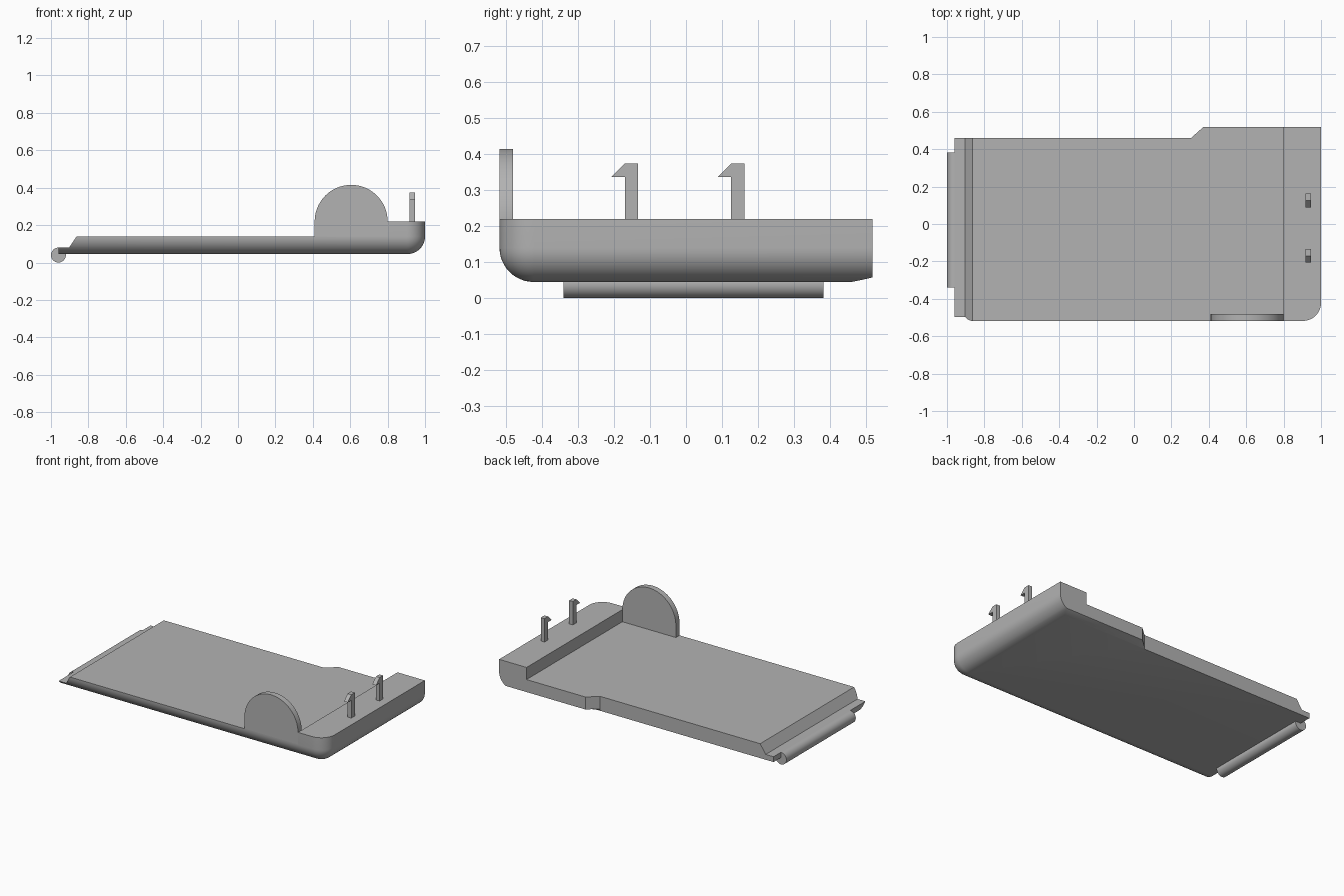
import bpy, bmesh, math

cube = bpy.data.objects.get("Cube")
if cube:
    bpy.data.objects.remove(cube, do_unlink=True)

grey = bpy.data.materials.new("plain grey")
grey.use_nodes = True
COLOUR = (0.45, 0.45, 0.45, 1)
grey.diffuse_color = COLOUR
grey.node_tree.nodes["Principled BSDF"].inputs["Base Color"].default_value = COLOUR

FRONT, BACK, WIDE_BACK = -0.518, 0.46, 0.518
FLOOR, DECK, RIM, LEDGE = 0.045, 0.14, 0.22, 0.08
RADIUS = 0.095


def loft(name, rings):
    """Skin a stack of equal-length closed rings and cap both ends."""
    bm = bmesh.new()
    layers = [[bm.verts.new(p) for p in ring] for ring in rings]
    n = len(layers[0])
    for low, high in zip(layers, layers[1:]):
        for i in range(n):
            j = (i + 1) % n
            bm.faces.new((low[i], low[j], high[j], high[i]))
    bm.faces.new(layers[0][::-1])
    bm.faces.new(layers[-1])
    bmesh.ops.recalc_face_normals(bm, faces=bm.faces)
    mesh = bpy.data.meshes.new(name)
    bm.to_mesh(mesh)
    bm.free()
    obj = bpy.data.objects.new(name, mesh)
    bpy.context.collection.objects.link(obj)
    mesh.materials.append(grey)
    return obj


def prism_y(name, profile, y0, y1):
    return loft(name, [[(x, y, z) for x, z in profile] for y in (y0, y1)])


def smooth(obj):
    bpy.ops.object.select_all(action="DESELECT")
    obj.select_set(True)
    bpy.context.view_layer.objects.active = obj
    bpy.ops.object.shade_smooth_by_angle(angle=math.radians(30))


def tray_ring(z, inset):
    """Plan outline, inset on the front and the closed end only."""
    r = RADIUS + 0.002 - inset
    cx, cy = 1 - inset - r, FRONT + inset + r
    back = BACK + (WIDE_BACK - BACK) * min(1, (z - FLOOR) / 0.012)
    ring = [(-0.96, FRONT + inset, z)]
    for i in range(13):
        a = math.radians(-90 + 7.5 * i)
        ring.append((cx + r * math.cos(a), cy + r * math.sin(a), z))
    ring += [(1 - inset, back, z), (0.37, back, z), (0.305, BACK, z), (-0.96, BACK, z)]
    return ring


# Tray with a rounded underside along the front and the closed end
rings = []
for step in range(13):
    t = math.radians(7.5 * step)
    rings.append(tray_ring(FLOOR + RADIUS * (1 - math.cos(t)), RADIUS * (1 - math.sin(t))))
rings.append(tray_ring(RIM, 0))
tray = loft("tray", rings)

# Cut away the low deck, the sloped end and the hinge ledge
cutter = prism_y("deck_cutter", [(0.8, 0.4), (0.8, DECK), (-0.863, DECK),
                                 (-0.903, LEDGE), (-1.2, LEDGE), (-1.2, 0.4)], -1, 1)
cutter.hide_render = True
smooth(tray)
cut = tray.modifiers.new("deck", "BOOLEAN")
cut.operation, cut.solver, cut.object = "DIFFERENCE", "EXACT", cutter
bpy.ops.object.modifier_apply(modifier=cut.name)
bpy.data.objects.remove(cutter, do_unlink=True)
smooth(tray)

# Round-topped tab on the front edge
tab_r = 0.195
tab = [(0.605 - tab_r, DECK), (0.605 + tab_r, DECK)]
for i in range(41):
    a = math.pi * i / 40
    tab.append((0.605 + tab_r * math.cos(a), RIM + tab_r * math.sin(a)))
smooth(prism_y("round_tab", tab, FRONT, -0.48))

# Hinge rod at the open end
rod = [(-0.96 + 0.04 * math.cos(math.tau * i / 32), 0.04 + 0.04 * math.sin(math.tau * i / 32))
       for i in range(32)]
smooth(prism_y("hinge_rod", rod, -0.34, 0.382))

# Two snap hooks on the raised end
hook = [(0, RIM - 0.01), (0.037, RIM - 0.01), (0.037, 0.374), (0, 0.374),
        (-0.037, 0.337), (0, 0.337)]
for side, y in (("front", -0.17), ("back", 0.125)):
    loft(side + "_hook", [[(x, y + dy, z) for dy, z in hook] for x in (0.918, 0.945)])
